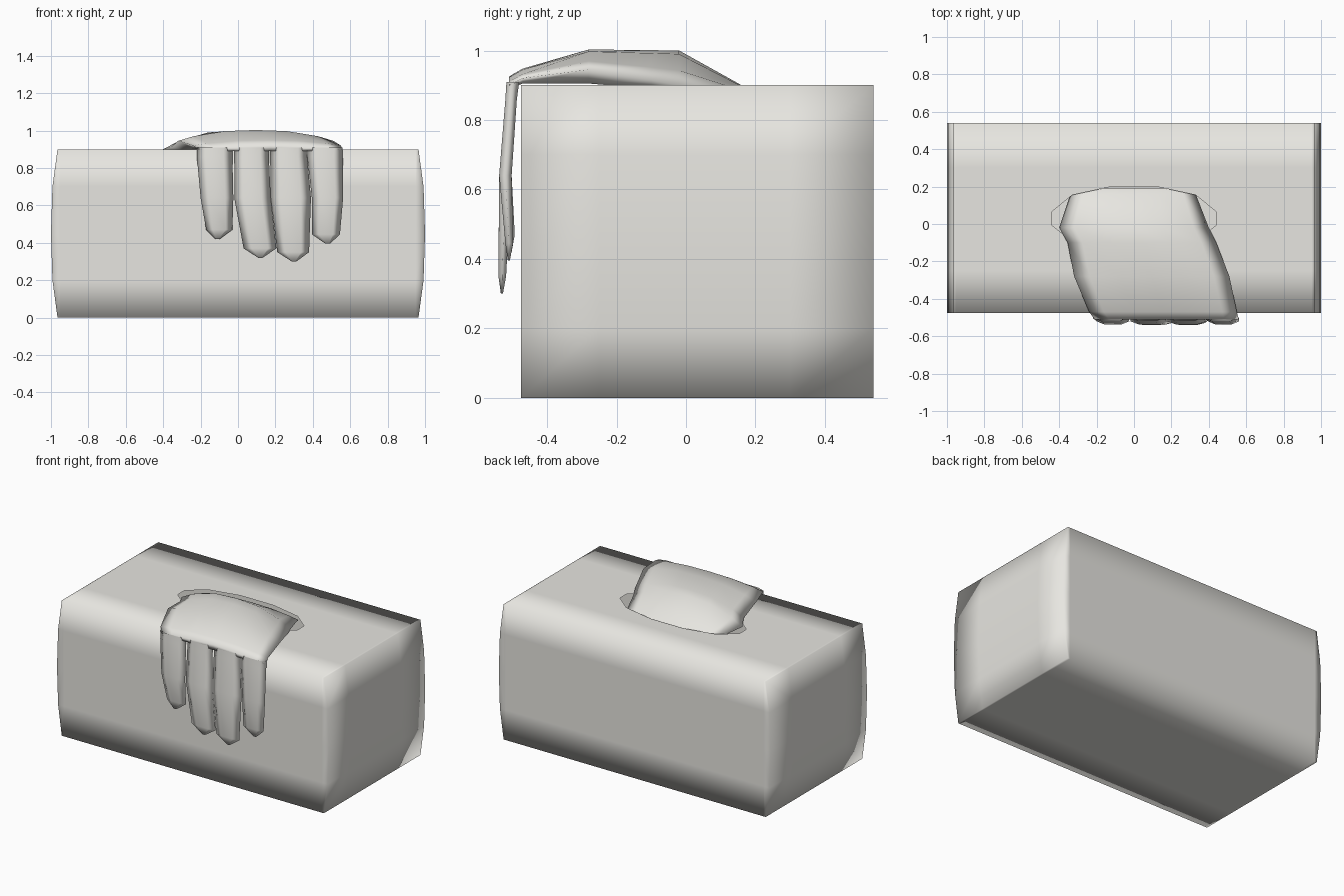
import bpy, bmesh

if "Cube" in bpy.data.objects:
    bpy.data.objects.remove(bpy.data.objects["Cube"])

mat = bpy.data.materials.new("pale warm grey")
mat.diffuse_color = (0.8, 0.79, 0.75, 1)
mat.use_nodes = True
mat.node_tree.nodes["Principled BSDF"].inputs["Base Color"].default_value = mat.diffuse_color


def finish(name, bm):
    bmesh.ops.recalc_face_normals(bm, faces=bm.faces)
    me = bpy.data.meshes.new(name)
    bm.to_mesh(me)
    bm.free()
    for p in me.polygons:
        p.use_smooth = True
    me.materials.append(mat)
    ob = bpy.data.objects.new(name, me)
    bpy.context.collection.objects.link(ob)
    return ob


def loft(bm, rings, closed_end=True):
    loops = [[bm.verts.new(p) for p in r] for r in rings]
    for a, b in zip(loops, loops[1:]):
        n = len(a)
        for i in range(n):
            j = (i + 1) % n
            bm.faces.new((a[i], a[j], b[j], b[i]))
    if closed_end:
        bm.faces.new(loops[-1])


# Carton: lattice box with softly bulging ends and a slot in the top
ys = [-0.475, -0.25, 0.3, 0.54]
zs = [0, 0.2, 0.45, 0.7, 0.9]
end_x = [0.965, 0.992, 1.0, 0.992, 0.965]
bm = bmesh.new()
verts = {}


def v(i, j, k):
    if (i, j, k) not in verts:
        x = [-end_x[k], -0.95, 0.95, end_x[k]][i]
        verts[i, j, k] = bm.verts.new((x, ys[j], zs[k]))
    return verts[i, j, k]


for i in (0, 3):
    for j in range(3):
        for k in range(4):
            bm.faces.new((v(i, j, k), v(i, j + 1, k), v(i, j + 1, k + 1), v(i, j, k + 1)))
for j in (0, 3):
    for i in range(3):
        for k in range(4):
            bm.faces.new((v(i, j, k), v(i + 1, j, k), v(i + 1, j, k + 1), v(i, j, k + 1)))
for k in (0, 4):
    for i in range(3):
        for j in range(3):
            if not (k == 4 and i == 1 and j == 1):
                bm.faces.new((v(i, j, k), v(i + 1, j, k), v(i + 1, j + 1, k), v(i, j + 1, k)))

# slot outline, mirrored in both directions
quarter = [(0.44, 0.035), (0.33, 0.125), (0.12, 0.17)]
half = quarter + [(-x, y) for x, y in reversed(quarter)]
outline = half + [(-x, -y) for x, y in half]
slot = [bm.verts.new((x, y + 0.03, 0.9)) for x, y in outline]
edges = [bm.edges.new((slot[n - 1], slot[n])) for n in range(len(slot))]
rim = [v(1, 1, 4), v(2, 1, 4), v(2, 2, 4), v(1, 2, 4)]
edges += [bm.edges.get((rim[n - 1], rim[n])) for n in range(4)]
bmesh.ops.triangle_fill(bm, edges=edges, use_beauty=True, normal=(0, 0, 1))
finish("carton", bm)

# Glove palm: flattened tube rising out of the slot and over the front edge
# (y, left x, right x, underside z, side z, top z)
palm = [
    (0.19, -0.31, 0.31, 0.84, 0.85, 0.87),
    (0.16, -0.34, 0.33, 0.86, 0.875, 0.90),
    (-0.02, -0.40, 0.40, 0.88, 0.90, 1.0),
    (-0.10, -0.355, 0.44, 0.89, 0.915, 1.001),
    (-0.28, -0.32, 0.51, 0.905, 0.945, 1.003),
    (-0.47, -0.24, 0.55, 0.905, 0.92, 0.948),
    (-0.51, -0.21, 0.56, 0.89, 0.90, 0.925),
]
across = [-1, -0.8, -0.4, 0, 0.4, 0.8, 1]
rings = []
for y, xl, xr, zb, zs_, zt in palm:
    mid, hw = (xl + xr) / 2, (xr - xl) / 2
    ring = [(mid + u * hw, y, zs_ + (zt - zs_) * (1 - abs(u) ** 2.5)) for u in across]
    ring += [(mid + u * hw, y, zb) for u in (0.8, 0, -0.8)]
    rings.append(ring)
bm = bmesh.new()
loft(bm, rings)
finish("glove_palm", bm)

# Glove fingers: (left, right) at root, middle and near the tip, then tip x, z
fingers = [
    ((-0.22, -0.03), (-0.20, -0.025), (-0.17, -0.03), -0.11, 0.42, 0.505),
    ((-0.02, 0.165), (-0.02, 0.175), (0.03, 0.205), 0.12, 0.32, 0.53),
    ((0.175, 0.37), (0.175, 0.39), (0.21, 0.38), 0.30, 0.30, 0.53),
    ((0.37, 0.56), (0.395, 0.562), (0.395, 0.545), 0.48, 0.395, 0.51),
]
for n, (root, mid, low, tx, tz, ty) in enumerate(fingers):
    rows = [(0.91, root, -0.517, -0.48), (0.86, root, -0.52, -0.487),
            (0.64, mid, -0.538, -0.502), (tz + 0.05, low, -ty - 0.01, -ty + 0.012),
            (tz, (tx - 0.012, tx + 0.012), -ty - 0.003, -ty + 0.003)]
    rings = []
    for z, (a, b), yf, yb in rows:
        w, ym = b - a, (yf + yb) / 2
        rings.append([(a, ym, z), (a + 0.25 * w, yf, z), (b - 0.25 * w, yf, z),
                      (b, ym, z), (b - 0.25 * w, yb, z), (a + 0.25 * w, yb, z)])
    bm = bmesh.new()
    loft(bm, rings)
    finish("glove_finger_%d" % (n + 1), bm)
